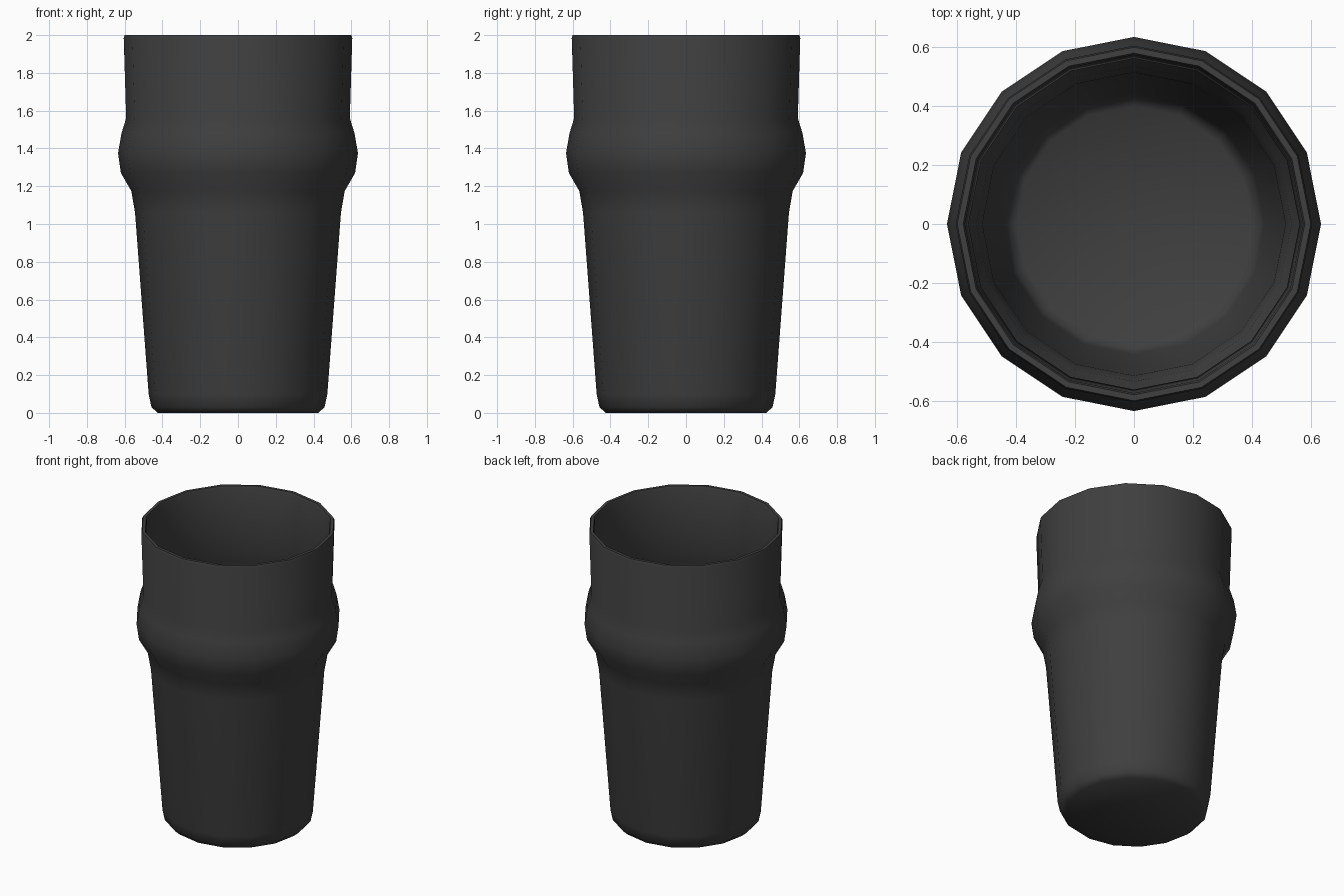
import bpy
import bmesh
from math import cos, sin, tau, radians

cube = bpy.data.objects.get("Cube")
if cube:
    bpy.data.objects.remove(cube, do_unlink=True)

SIDES = 16
WALL = 0.03

# Dark tinted material
mat = bpy.data.materials.new("dark_grey")
mat.use_nodes = True
colour = (0.05, 0.05, 0.05, 1)
mat.diffuse_color = colour
bsdf = mat.node_tree.nodes["Principled BSDF"]
bsdf.inputs["Base Color"].default_value = colour
bsdf.inputs["Roughness"].default_value = 0.6

# Outer silhouette as (radius, height), from foot to rim
outer = [(0.425, 0), (0.458, 0.03), (0.473, 0.1), (0.545, 1.06),
         (0.565, 1.175), (0.62, 1.27), (0.635, 1.375), (0.617, 1.48),
         (0.592, 1.56), (0.605, 1.985), (0.6, 2)]

# Inner wall follows the outer one, down to a rounded floor
inner = [(0.58, 2), (0.574, 1.985)]
inner += [(r - WALL, z) for r, z in reversed(outer[2:9])]
inner += [(0.428, 0.06), (0.4, 0.04)]


def lathe(name, profile):
    """Spin a profile round z and cap both ends with a fan."""
    bm = bmesh.new()
    rings = [[bm.verts.new((r * cos(tau * i / SIDES), r * sin(tau * i / SIDES), z))
              for i in range(SIDES)] for r, z in profile]
    for low, high in zip(rings, rings[1:]):
        for i in range(SIDES):
            j = (i + 1) % SIDES
            bm.faces.new((low[i], low[j], high[j], high[i]))
    for ring in (rings[0], rings[-1]):
        centre = bm.verts.new((0, 0, ring[0].co.z))
        for i in range(SIDES):
            bm.faces.new((ring[i], ring[(i + 1) % SIDES], centre))
    bmesh.ops.recalc_face_normals(bm, faces=bm.faces)
    mesh = bpy.data.meshes.new(name)
    bm.to_mesh(mesh)
    bm.free()
    obj = bpy.data.objects.new(name, mesh)
    bpy.context.collection.objects.link(obj)
    return obj


# Drinking glass with a bulged grip
glass = lathe("pint_glass", outer + inner)
glass.data.materials.append(mat)
bpy.ops.object.select_all(action='DESELECT')
glass.select_set(True)
bpy.context.view_layer.objects.active = glass
bpy.ops.object.shade_smooth_by_angle(angle=radians(60))
